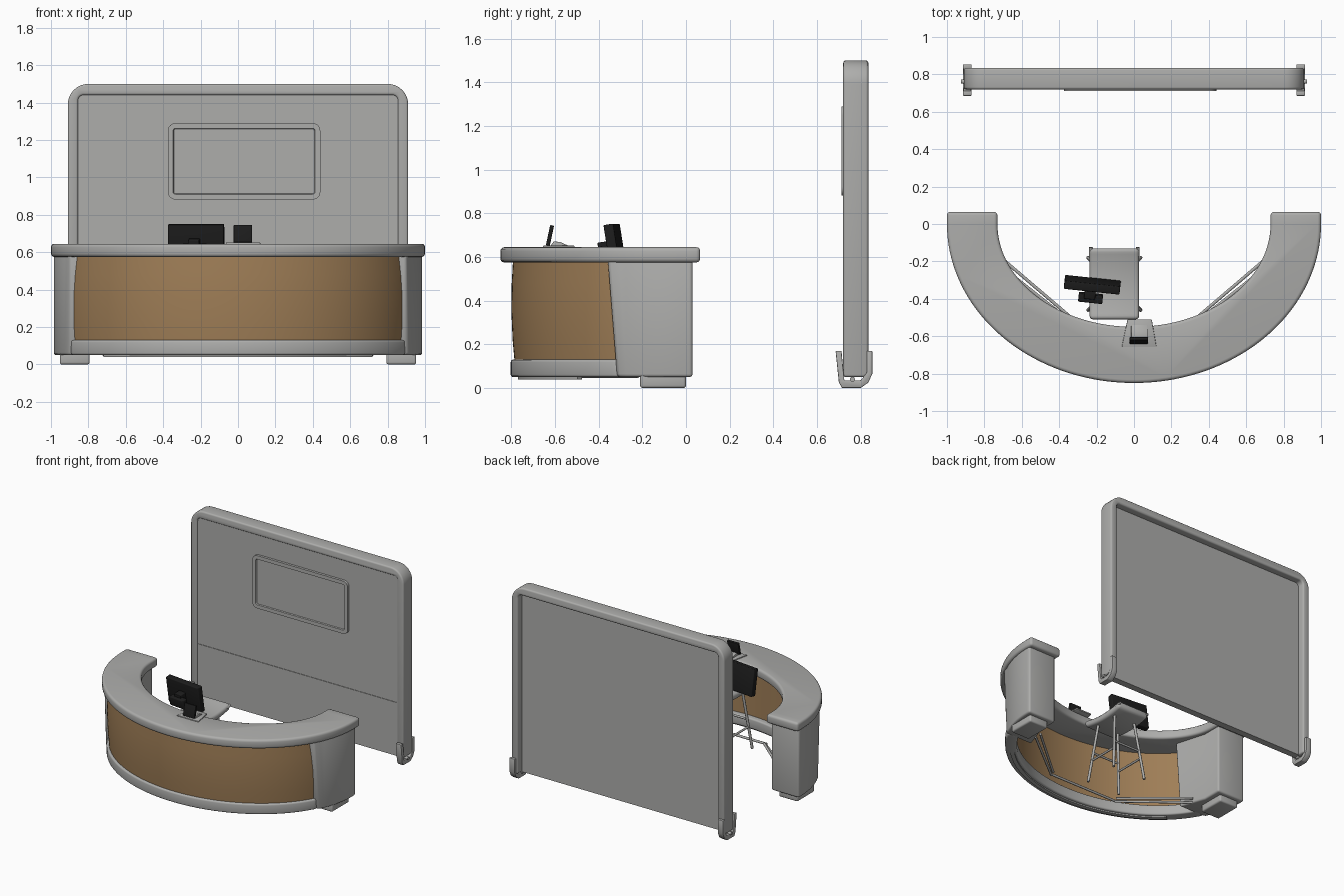
import bpy, bmesh
from math import sin, cos, pi, radians, sqrt
from mathutils import Vector, Euler

old = bpy.data.objects.get("Cube")
if old:
    bpy.data.objects.remove(old, do_unlink=True)


def material(name, rgb, rough=0.6):
    m = bpy.data.materials.new(name)
    m.use_nodes = True
    m.diffuse_color = (*rgb, 1)
    bsdf = m.node_tree.nodes["Principled BSDF"]
    bsdf.inputs["Base Color"].default_value = (*rgb, 1)
    bsdf.inputs["Roughness"].default_value = rough
    return m


GREY = material("light grey", (0.42, 0.42, 0.41))
BROWN = material("wood brown", (0.35, 0.21, 0.095))
BLACK = material("black plastic", (0.012, 0.012, 0.012))


def finish(bm, name, mat, bevel=0.0, segs=3):
    """Round the hard edges, then make a shaded object."""
    bmesh.ops.recalc_face_normals(bm, faces=bm.faces)
    if bevel:
        hard = [e for e in bm.edges if e.is_manifold and e.calc_face_angle() > radians(35)]
        bmesh.ops.bevel(bm, geom=hard, offset=bevel, segments=segs,
                        profile=0.5, affect='EDGES', clamp_overlap=True)
    mesh = bpy.data.meshes.new(name)
    bm.to_mesh(mesh)
    bm.free()
    mesh.materials.append(mat)
    ob = bpy.data.objects.new(name, mesh)
    bpy.context.collection.objects.link(ob)
    bpy.ops.object.select_all(action='DESELECT')
    ob.select_set(True)
    bpy.context.view_layer.objects.active = ob
    bpy.ops.object.shade_smooth_by_angle(angle=radians(40))
    return ob


def loft(rings, capped=True):
    """Join equal closed rings of points into a solid."""
    bm = bmesh.new()
    rows = [[bm.verts.new(p) for p in r] for r in rings]
    for a, b in zip(rows, rows[1:]):
        for i in range(len(a)):
            j = (i + 1) % len(a)
            bm.faces.new((a[i], a[j], b[j], b[i]))
    if capped:
        bm.faces.new(rows[0])
        bm.faces.new(rows[-1])
    return bm


def prism(pts, lo, hi, axis):
    place = {'x': lambda u, v, w: (w, u, v),
             'y': lambda u, v, w: (u, w, v),
             'z': lambda u, v, w: (u, v, w)}[axis]
    return loft([[place(u, v, w) for u, v in pts] for w in (lo, hi)])


def box(name, centre, size, mat, bevel=0.0, rot=(0, 0, 0)):
    bm = bmesh.new()
    bmesh.ops.create_cube(bm, size=1)
    bmesh.ops.scale(bm, vec=size, verts=bm.verts)
    ob = finish(bm, name, mat, bevel)
    ob.rotation_euler = Euler([radians(r) for r in rot])
    ob.location = centre
    return ob


def rod(name, a, b, r, mat=GREY):
    a, b = Vector(a), Vector(b)
    bm = bmesh.new()
    bmesh.ops.create_cone(bm, cap_ends=True, segments=10, radius1=r, radius2=r,
                          depth=(b - a).length)
    ob = finish(bm, name, mat)
    ob.rotation_euler = (b - a).to_track_quat('Z', 'Y').to_euler()
    ob.location = (a + b) / 2


def arc(cx, cy, rx, ry, t0, t1, n):
    return [(cx + rx * cos(t0 + (t1 - t0) * i / n), cy + ry * sin(t0 + (t1 - t0) * i / n))
            for i in range(n + 1)]


def round_rect(x0, x1, z0, z1, r, n=6):
    return (arc(x1 - r, z1 - r, r, r, 0, pi / 2, n) + arc(x0 + r, z1 - r, r, r, pi / 2, pi, n)
            + arc(x0 + r, z0 + r, r, r, pi, 1.5 * pi, n)
            + arc(x1 - r, z0 + r, r, r, 1.5 * pi, 2 * pi, n))


def arch(x, top, r, n=8):
    """Upside-down U from the right foot to the left foot."""
    return ([(x, 0.05)] + arc(x - r, top - r, r, r, 0, pi / 2, n)
            + arc(r - x, top - r, r, r, pi / 2, pi, n) + [(-x, 0.05)])


# Curved counter top
outline = ([(-1, 0.065)] + arc(0, 0, 1, 0.85, pi, 2 * pi, 72) + [(1, 0.065), (0.73, 0.065)]
           + arc(0, 0, 0.73, 0.55, 2 * pi, pi, 72) + [(-0.73, 0.065)])
finish(prism(outline, 0.575, 0.645, 'z'), "counter_top", GREY, 0.018)


def curved_band(name, profile, mat, bevel=0.0, cut=0.40, n=64):
    """Sweep a closed (offset, height) profile round the front of the counter."""
    rings = []
    for i in range(n + 1):
        t = cut + (pi - 2 * cut) * i / n
        rings.append([((0.97 + d) * cos(t), -(0.8 + d) * sin(t), z) for d, z in profile])
    return finish(loft(rings), name, mat, bevel)


# Bulging wooden front and its base rail
curved_band("front_panel", [(-0.016, 0.11), (-0.006, 0.22), (0, 0.36), (-0.002, 0.48),
                            (-0.008, 0.59), (-0.03, 0.59), (-0.038, 0.11)], BROWN)
curved_band("base_rail", [(0.003, 0.05), (0.003, 0.13), (-0.08, 0.13), (-0.08, 0.05)],
            GREY, 0.012)
curved_band("base_plinth", [(-0.03, 0.04), (-0.03, 0.055), (-0.06, 0.055), (-0.06, 0.04)],
            GREY, cut=0.7)

# Pedestals, feet and floor struts on both sides
for side, s in (("left", 1), ("right", -1)):
    ys = [0.03 - 0.365 * i / 12 for i in range(13)]
    outer = [(s * 0.985 * sqrt(1 - (min(y, 0) / 0.82) ** 2), y) for y in ys]
    bm = prism(outer + [(s * 0.68, -0.335), (s * 0.75, -0.12), (s * 0.75, 0.03)],
               0.05, 0.59, 'z')
    for v in bm.verts:
        if v.co.y < -0.33:
            v.co.y -= 0.08 * (v.co.z - 0.3)
    finish(bm, side + "_pedestal", GREY, 0.014)
    box(side + "_pedestal_foot", (s * 0.873, -0.105, 0.035), (0.16, 0.21, 0.07), GREY, 0.012)
    rod(side + "_floor_strut", (s * 0.70, -0.19, 0.07), (s * 0.29, -0.54, 0.07), 0.009)
    rod(side + "_lower_strut", (s * 0.72, -0.22, 0.055), (s * 0.29, -0.56, 0.055), 0.009)
rod("centre_floor_strut", (-0.3, -0.56, 0.06), (0.3, -0.56, 0.06), 0.009)

# Back wall: arched frame around a recessed panel
frame = arch(0.91, 1.5, 0.11) + arch(0.855, 1.44, 0.03)[::-1]
finish(prism(frame, 0.72, 0.835, 'y'), "wall_frame", GREY, 0.012)
box("wall_panel", (0, 0.756, 0.748), (1.73, 0.052, 1.396), GREY)
box("wall_seam", (0, 0.729, 0.46), (1.70, 0.006, 0.008), GREY)

# Wall screen with an inset face
bm = prism(round_rect(-0.375, 0.44, 0.882, 1.29, 0.04), 0.711, 0.735, 'y')
bmesh.ops.recalc_face_normals(bm, faces=bm.faces)
face = [f for f in bm.faces if f.normal.y < -0.9]
bmesh.ops.inset_region(bm, faces=face, thickness=0.028)
bmesh.ops.inset_region(bm, faces=face, thickness=0.004, depth=-0.008)
finish(bm, "wall_screen", GREY)

# U-shaped brackets that hold the wall
bracket = [(0.685, 0.175), (0.70, 0.03), (0.715, 0.005), (0.80, 0.005), (0.835, 0.03),
           (0.853, 0.07), (0.853, 0.175), (0.828, 0.175), (0.828, 0.075), (0.80, 0.04),
           (0.725, 0.04), (0.712, 0.175)]
for side, s in (("left", 1), ("right", -1)):
    bm = prism([(y, z - 0.005) for y, z in bracket], s * 0.868, s * 0.915, 'x')
    finish(bm, side + "_wall_bracket", GREY, 0.004, 2)
    rod(side + "_bracket_pin", (s * 0.86, 0.762, 0.04), (s * 0.925, 0.762, 0.04), 0.012)

# Stool with a saddle seat
cx, cy = -0.105, -0.32
steps = [i / 6 - 1 for i in range(13)]
saddle = ([(cy + 0.19 * k, 0.545 + 0.025 * k * k) for k in steps]
          + [(cy + 0.19 * k, 0.495 + 0.025 * k * k) for k in reversed(steps)])
finish(prism(saddle, cx - 0.133, cx + 0.133, 'x'), "stool_seat", GREY, 0.02)
corners = [(1, 1), (-1, 1), (-1, -1), (1, -1)]


def leg_point(c, z):
    spread = 0.14 - 0.05 * (z - 0.05) / 0.45
    return (cx + c[0] * spread, cy + c[1] * spread, z)


for i, c in enumerate(corners):
    rod("stool_leg", leg_point(c, 0.05), leg_point(c, 0.51), 0.010)
    z = 0.22 if i % 2 else 0.28
    rod("stool_rung", leg_point(c, z), leg_point(corners[(i + 1) % 4], z), 0.008)
for s in (1, -1):
    rod("seat_knob", (cx + s * 0.125, -0.17, 0.54), (cx + s * 0.125, -0.125, 0.55), 0.01)

# Monitor on a short mount
box("monitor", (-0.223, -0.325, 0.648), (0.30, 0.045, 0.205), BLACK, 0.006, (9, 0, -6))
box("monitor_mount", (-0.235, -0.37, 0.645), (0.06, 0.06, 0.05), BLACK, 0.005, (9, 0, -6))
box("monitor_bracket", (-0.232, -0.395, 0.61), (0.13, 0.045, 0.07), BLACK, 0.006, (9, 0, -6))

# Payment terminal: wedge base with a tilted display
base = [(-0.065, -0.655), (0.12, -0.655), (0.095, -0.51), (-0.035, -0.51)]
finish(prism(base, 0.64, 0.652, 'z'), "terminal_tray", GREY, 0.004, 2)
wedge = [(-0.625, 0.645), (-0.605, 0.672), (-0.575, 0.668), (-0.53, 0.648)]
finish(prism(wedge, -0.015, 0.075, 'x'), "terminal_keypad", GREY, 0.003, 2)
box("terminal_display", (0.026, -0.623, 0.698), (0.098, 0.018, 0.095), BLACK, 0.004, (-12, 0, 0))
